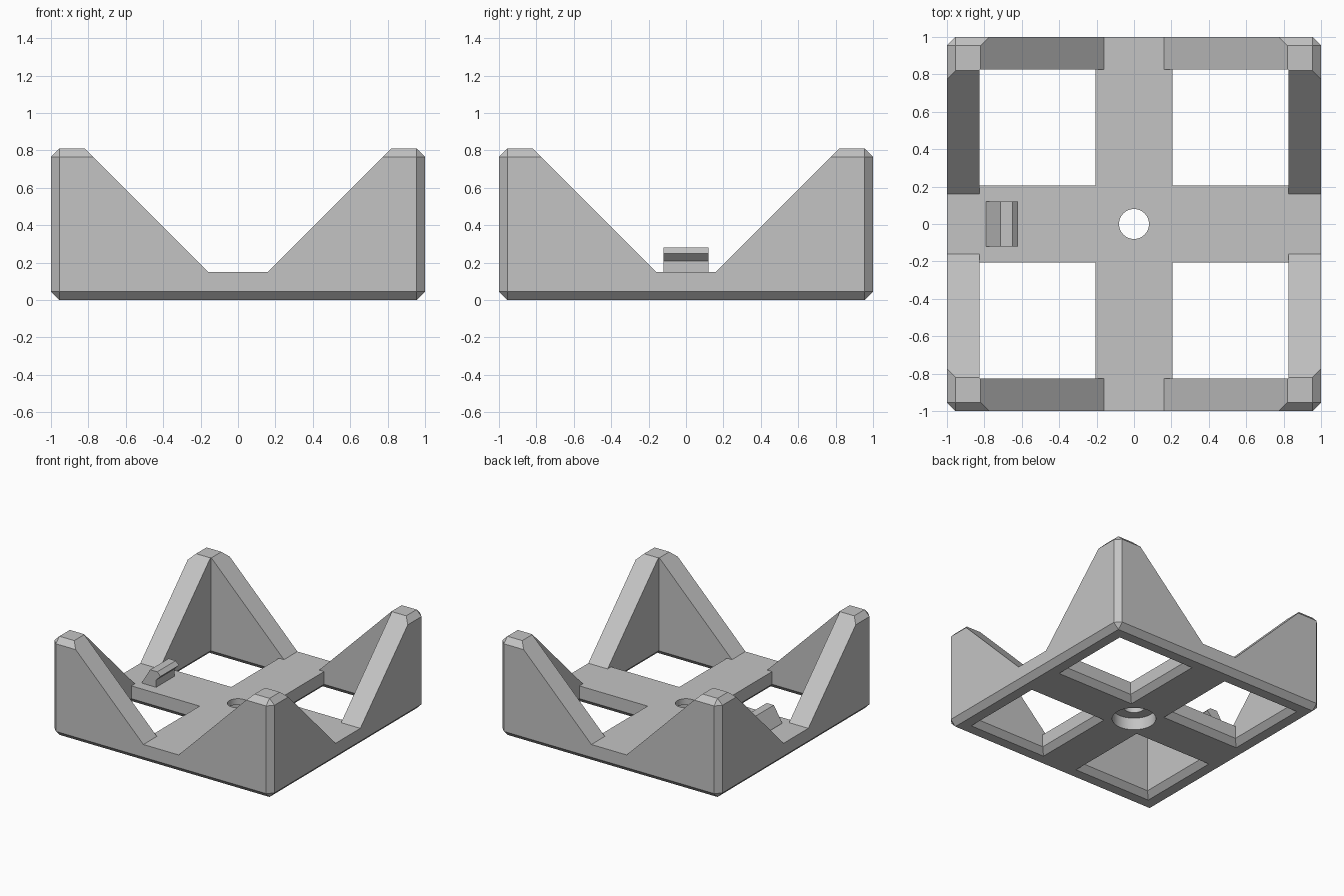
import bpy
import bmesh

if "Cube" in bpy.data.objects:
    bpy.data.objects.remove(bpy.data.objects["Cube"], do_unlink=True)

HEIGHT, FLOOR, CHAMFER = 0.81, 0.15, 0.045
INNER, ARM = 0.825, 0.205      # inner wall face, half width of the cross arms

grey = bpy.data.materials.new("plain grey")
grey.use_nodes = True
colour = (0.55, 0.55, 0.55, 1)
grey.diffuse_color = colour
grey.node_tree.nodes["Principled BSDF"].inputs["Base Color"].default_value = colour


def add_object(name, bm):
    bmesh.ops.recalc_face_normals(bm, faces=bm.faces)
    mesh = bpy.data.meshes.new(name)
    bm.to_mesh(mesh)
    bm.free()
    mesh.materials.append(grey)
    obj = bpy.data.objects.new(name, mesh)
    bpy.context.collection.objects.link(obj)
    return obj


def loft(name, rings):
    """Closed solid through rings of matching points."""
    bm = bmesh.new()
    loops = [[bm.verts.new(p) for p in ring] for ring in rings]
    for a, b in zip(loops, loops[1:]):
        for i in range(len(a)):
            j = (i + 1) % len(a)
            bm.faces.new((a[i], a[j], b[j], b[i]))
    bm.faces.new(loops[0])
    bm.faces.new(loops[-1])
    return add_object(name, bm)


def square(cx, cy, half, z):
    return [(cx + i * half, cy + j * half, z)
            for i, j in ((-1, -1), (1, -1), (1, 1), (-1, 1))]


def cylinder(name, radius, z0, z1):
    bm = bmesh.new()
    bmesh.ops.create_cone(bm, cap_ends=True, segments=64, radius1=radius,
                          radius2=radius, depth=z1 - z0)
    bmesh.ops.translate(bm, verts=bm.verts, vec=(0, 0, (z0 + z1) / 2))
    return add_object(name, bm)


def cut(target, cutter):
    cutter.hide_render = True
    mod = target.modifiers.new("cut", "BOOLEAN")
    mod.operation = "DIFFERENCE"
    mod.solver = "EXACT"
    mod.object = cutter
    bpy.context.view_layer.objects.active = target
    bpy.ops.object.modifier_apply(modifier=mod.name)
    bpy.data.objects.remove(cutter, do_unlink=True)


# Chamfered outer block
frame = loft("corner_frame", [square(0, 0, 1, 0), square(0, 0, 1, HEIGHT)])
bm = bmesh.new()
bm.from_mesh(frame.data)
bmesh.ops.bevel(bm, geom=bm.edges[:], offset=CHAMFER, segments=1,
                affect="EDGES", profile=0.5)
bm.to_mesh(frame.data)
bm.free()

# Hollow between the walls
cut(frame, loft("cavity_cutter", [square(0, 0, INNER, FLOOR), square(0, 0, INNER, 1)]))

# Sloped valleys through opposite walls, leaving four corner posts
valley = [(-0.16, FLOOR), (0.16, FLOOR), (1.01, 1), (-1.01, 1)]
cut(frame, loft("valley_cutter_y", [[(u, s, z) for u, z in valley] for s in (-1.2, 1.2)]))
cut(frame, loft("valley_cutter_x", [[(s, u, z) for u, z in valley] for s in (-1.2, 1.2)]))

# Four floor windows, flared at the underside
mid, half = (INNER + ARM) / 2, (INNER - ARM) / 2
for sx in (-1, 1):
    for sy in (-1, 1):
        cx, cy = sx * mid, sy * mid
        cut(frame, loft("window_cutter", [
            square(cx, cy, half + 2 * CHAMFER, -CHAMFER),
            square(cx, cy, half, CHAMFER),
            square(cx, cy, half, 0.3)]))

# Centre hole with a wider recess below
cut(frame, cylinder("hole_cutter", 0.08, -0.1, 0.3))
cut(frame, cylinder("recess_cutter", 0.165, -0.1, 0.1))

# Small hooked clip on one arm
hook = [(-0.79, 0.14), (-0.79, 0.155), (-0.715, 0.28), (-0.65, 0.28),
        (-0.62, 0.25), (-0.66, 0.21), (-0.66, 0.14)]
clip = loft("hook_clip", [[(x, y, z) for x, z in hook] for y in (-0.12, 0.12)])

# Smooth the hole walls, keep all edges sharp
bpy.ops.object.select_all(action="DESELECT")
frame.select_set(True)
bpy.context.view_layer.objects.active = frame
bpy.ops.object.shade_smooth_by_angle(angle=0.4)
